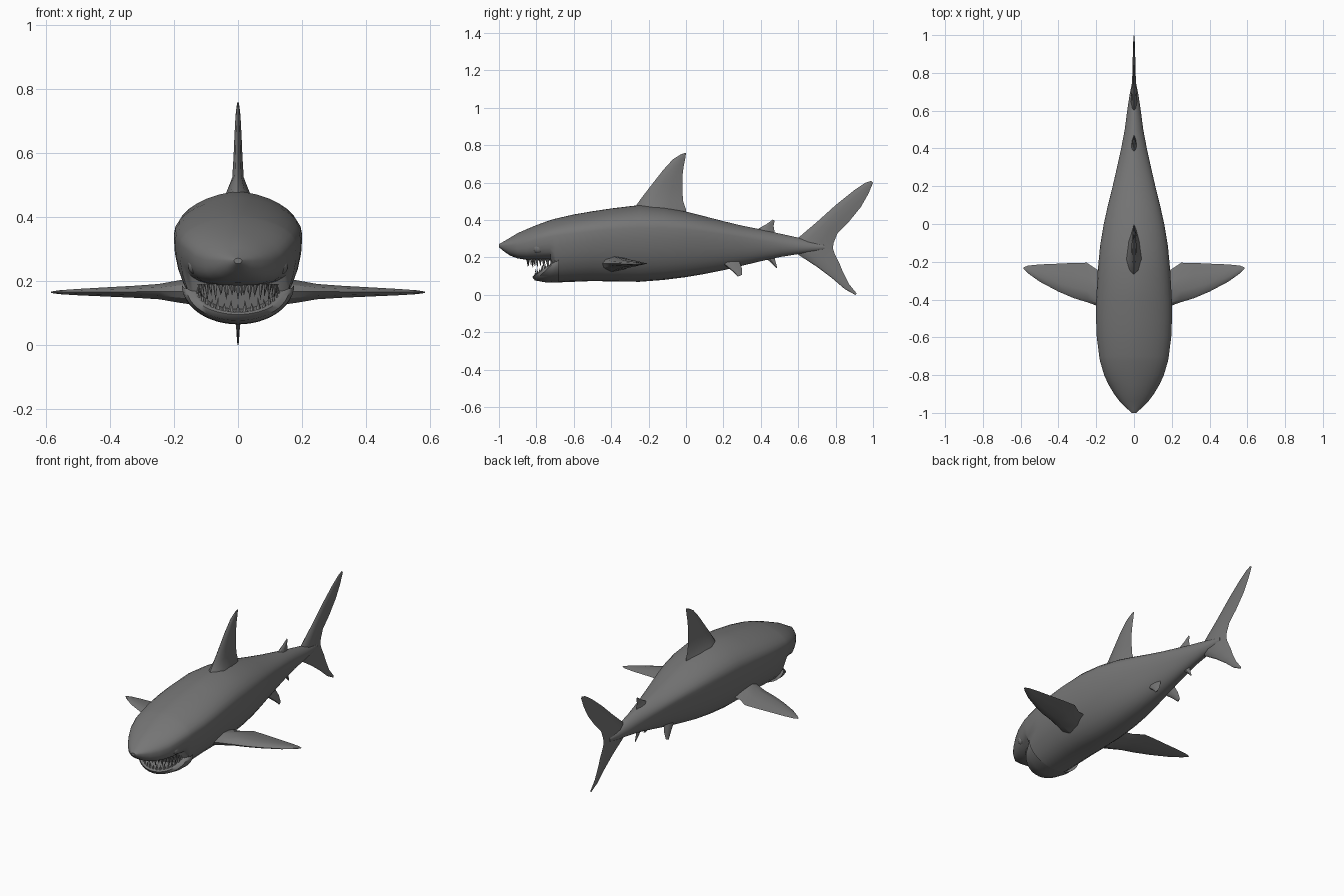
import bpy, bmesh, math
from mathutils import Vector

grey = bpy.data.materials.new("shark grey")
grey.diffuse_color = (0.18, 0.18, 0.18, 1)


def finish(name, bm, angle=30):
    bmesh.ops.recalc_face_normals(bm, faces=bm.faces)
    me = bpy.data.meshes.new(name)
    bm.to_mesh(me)
    bm.free()
    me.materials.append(grey)
    ob = bpy.data.objects.new(name, me)
    bpy.context.collection.objects.link(ob)
    bpy.ops.object.select_all(action='DESELECT')
    ob.select_set(True)
    bpy.context.view_layer.objects.active = ob
    bpy.ops.object.shade_smooth_by_angle(angle=math.radians(angle))
    return ob


def loft(name, rings, closed=True, caps=True, angle=30):
    bm = bmesh.new()
    vs = [[bm.verts.new(p) for p in r] for r in rings]
    n = len(vs[0])
    for a, b in zip(vs, vs[1:]):
        for i in range(n if closed else n - 1):
            j = (i + 1) % n
            bm.faces.new((a[i], a[j], b[j], b[i]))
    if caps:
        bm.faces.new(vs[0])
        bm.faces.new(vs[-1])
    return finish(name, bm, angle)


# Body: y, half width, crease height, top, bottom, squareness of the underside
stations = [
    (-1.0, .012, .265, .272, .255, .8), (-.97, .045, .264, .288, .230, .75),
    (-.94, .075, .264, .306, .210, .7), (-.90, .105, .266, .330, .195, .65),
    (-.85, .135, .278, .352, .187, .65), (-.80, .158, .296, .373, .185, .65),
    (-.725, .180, .312, .400, .185, .65), (-.70, .184, .316, .407, .066, .85),
    (-.60, .197, .328, .430, .070, .9), (-.50, .201, .340, .447, .074, .9),
    (-.40, .200, .350, .462, .072, .9), (-.25, .192, .358, .480, .070, .9),
    (-.12, .180, .357, .468, .080, .9), (0, .160, .350, .445, .095, .9),
    (.10, .138, .338, .420, .112, .95), (.20, .113, .324, .394, .132, 1),
    (.30, .090, .308, .370, .156, 1), (.40, .068, .290, .350, .180, 1),
    (.50, .049, .272, .328, .202, 1), (.60, .036, .258, .306, .218, 1),
    (.68, .024, .255, .285, .228, 1), (.74, .012, .255, .270, .240, 1),
]


def section(y, w, zc, zt, zb, k):
    pts = []
    for i in range(32):
        a = 2 * math.pi * i / 32
        c, s = math.cos(a), math.sin(a)
        e = 1.2 if s > .001 else k
        x = math.copysign(abs(c) ** e, c) * w
        z = zc + (zt - zc) * s if s >= 0 else zc - (zc - zb) * abs(s) ** min(1, k + .1)
        pts.append((x, y, z))
    return pts


loft("body", [section(*s) for s in stations])

# Open lower jaw: throat floor, lip, chin and the join with the belly
rings = []
for i in range(25):
    t = math.radians(-90 + 7.5 * i)
    s, c = math.sin(t), math.cos(t)
    rings.append([
        (.110 * s, -.69, .175 - .060 * c),
        (.118 * s, -.70 - .09 * c, .175 - .070 * c),
        (.136 * s, -.70 - .115 * c, .178 - .075 * c),
        (.146 * s, -.70 - .122 * c, .176 - .080 * c),
        (.160 * s, -.70 - .108 * c, .177 - .100 * c),
        (.170 * s, -.69 - .060 * c, .180 - .113 * c),
        (.176 * s, -.68, .190 - .125 * c)])
loft("lower_jaw", rings, closed=False, caps=False, angle=50)


# Teeth: flat pointed spikes along each jaw arc
def teeth(name, count, arc, sign, length):
    bm = bmesh.new()
    for i in range(count):
        t = math.radians(-80 + 160 * i / (count - 1))
        p = Vector(arc(t))
        out = Vector((math.sin(t), -math.cos(t), 0))
        side = Vector((math.cos(t), math.sin(t), 0))
        h = length * (1 if i % 2 else .72)
        base = [bm.verts.new(p + d) for d in
                (side * .009, out * .004, -side * .009, -out * .004)]
        tip = bm.verts.new(p + Vector((0, 0, sign * h)) - out * .006)
        for k in range(4):
            bm.faces.new((base[k], base[(k + 1) % 4], tip))
        bm.faces.new(base)
    finish(name, bm)


teeth("upper_teeth", 19,
      lambda t: (.125 * math.sin(t), -.72 - .13 * math.cos(t), .192), -1, .052)
teeth("upper_inner_teeth", 14,
      lambda t: (.105 * math.sin(t), -.72 - .105 * math.cos(t), .192), -1, .04)
teeth("lower_teeth", 17,
      lambda t: (.130 * math.sin(t), -.70 - .110 * math.cos(t),
                 .174 - .075 * math.cos(t)), 1, .042)

# Eyes
for side, label in ((-1, "left"), (1, "right")):
    bm = bmesh.new()
    bmesh.ops.create_uvsphere(bm, u_segments=16, v_segments=10, radius=.028)
    for v in bm.verts:
        v.co = Vector((side * .136 + v.co.x * .75, -.79 + v.co.y, .25 + v.co.z))
    finish(label + "_eye", bm)


# Fins: lens sections running from leading to trailing edge
def fin(name, sections, place):
    lens = [(0, 0), (.07, .55), (.3, 1), (.65, .7), (1, 0),
            (.65, -.7), (.3, -1), (.07, -.55)]
    rings = []
    for lu, lv, tu, tv, th in sections:
        rings.append([place(lu + (tu - lu) * s, lv + (tv - lv) * s, o * th)
                      for s, o in lens])
    return loft(name, rings)


def upright(y, z, t):
    return (t, y, z)


fin("dorsal_fin", [
    (-.29, .44, .0, .43, .055), (-.26, .488, .0, .457, .036),
    (-.225, .535, -.015, .50, .018), (-.175, .60, -.02, .56, .014),
    (-.12, .67, -.02, .63, .011), (-.07, .725, -.012, .69, .008),
    (-.03, .75, -.004, .73, .005), (-.005, .76, 0, .757, .002)], upright)

fin("tail_fin", [
    (.99, .61, 1.0, .60, .002), (.96, .60, .975, .54, .004),
    (.90, .56, .935, .47, .006), (.80, .48, .87, .39, .008),
    (.70, .39, .81, .33, .011), (.60, .305, .79, .28, .016),
    (.57, .26, .785, .25, .020), (.60, .215, .795, .22, .016),
    (.70, .15, .82, .17, .011), (.78, .09, .84, .12, .008),
    (.85, .03, .87, .06, .005), (.905, 0, .912, .008, .002)], upright)

fin("second_dorsal_fin", [
    (.36, .33, .48, .31, .022), (.39, .356, .472, .345, .012),
    (.43, .378, .468, .37, .007), (.465, .403, .474, .395, .002)], upright)

fin("anal_fin", [
    (.40, .20, .475, .22, .014), (.44, .185, .474, .20, .008),
    (.465, .16, .48, .172, .005), (.483, .142, .488, .147, .002)], upright)

for side, label in ((-1, "left"), (1, "right")):
    fin(label + "_pectoral_fin", [
        (.12, -.46, .12, -.26, .045), (.19, -.435, .19, -.245, .034),
        (.245, -.415, .25, -.205, .024), (.32, -.392, .32, -.206, .019),
        (.40, -.358, .40, -.210, .015), (.50, -.305, .50, -.214, .010),
        (.56, -.262, .56, -.220, .006), (.585, -.238, .585, -.230, .002)],
        lambda u, v, t, s=side: (s * u, v, .169 - .006 * u + t))
    fin(label + "_pelvic_fin", [
        (.18, .18, .28, .20, .016), (.20, .165, .285, .178, .013),
        (.25, .125, .298, .145, .009), (.278, .098, .300, .108, .003)],
        lambda u, v, t, s=side: (s * (.05 + (.18 - v) * .35 + t), u, v))
